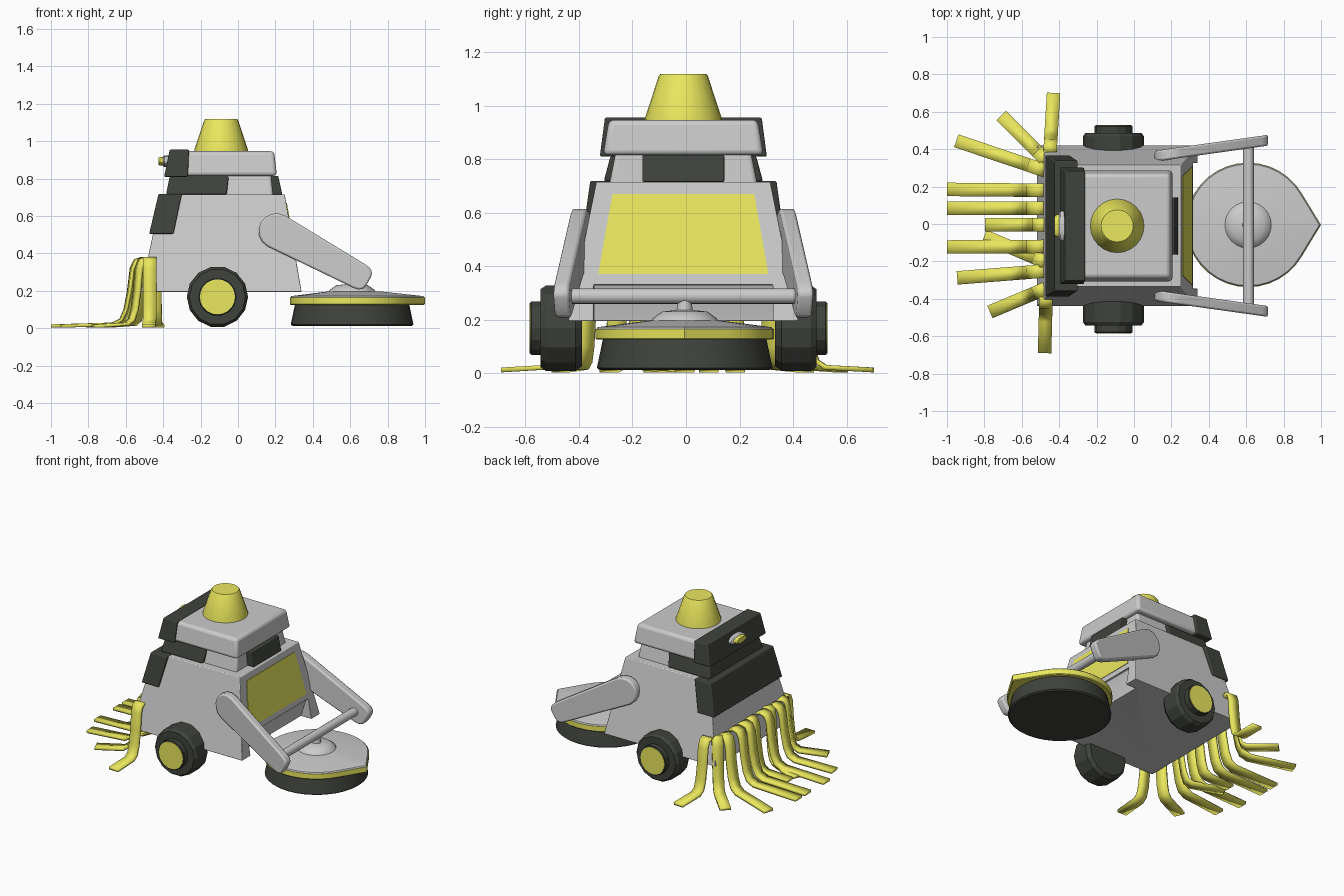
import bpy, bmesh, math
from mathutils import Vector

if "Cube" in bpy.data.objects:
    bpy.data.objects.remove(bpy.data.objects["Cube"])

Y0 = -0.01  # side-to-side centre of the machine


def material(name, rgb):
    m = bpy.data.materials.new(name)
    m.diffuse_color = (*rgb, 1)
    m.use_nodes = True
    m.node_tree.nodes["Principled BSDF"].inputs["Base Color"].default_value = m.diffuse_color
    return m


WHITE = material("white_plastic", (0.82, 0.82, 0.80))
DARK = material("dark_rubber", (0.05, 0.055, 0.045))
YELLOW = material("yellow", (0.82, 0.80, 0.11))


def finish(name, bm, mat, bevel=0.0, segs=3, angle=35):
    bmesh.ops.recalc_face_normals(bm, faces=bm.faces)
    me = bpy.data.meshes.new(name)
    bm.to_mesh(me)
    bm.free()
    ob = bpy.data.objects.new(name, me)
    bpy.context.collection.objects.link(ob)
    me.materials.append(mat)
    bpy.ops.object.select_all(action='DESELECT')
    bpy.context.view_layer.objects.active = ob
    ob.select_set(True)
    bpy.ops.object.shade_smooth_by_angle(angle=math.radians(angle))
    if bevel:
        b = ob.modifiers.new("bevel", 'BEVEL')
        b.width, b.segments, b.limit_method = bevel, segs, 'ANGLE'
    return ob


def loft(name, loops, mat, **kw):
    """Skin a stack of equal-length closed loops and cap both ends."""
    bm = bmesh.new()
    rows = [[bm.verts.new(p) for p in lp] for lp in loops]
    for a, b in zip(rows, rows[1:]):
        n = len(a)
        for i in range(n):
            bm.faces.new((a[i], a[(i + 1) % n], b[(i + 1) % n], b[i]))
    bm.faces.new(rows[0])
    bm.faces.new(rows[-1])
    return finish(name, bm, mat, **kw)


def rect(x0, x1, hy, z):
    return [(x0, Y0 - hy, z), (x1, Y0 - hy, z), (x1, Y0 + hy, z), (x0, Y0 + hy, z)]


def taper_box(name, bottom, top, mat, **kw):
    return loft(name, [rect(*bottom), rect(*top)], mat, **kw)


def lathe(name, profile, segs, loc, mat, rot=(0, 0, 0), **kw):
    loops = [[(r * math.cos(2 * math.pi * i / segs), r * math.sin(2 * math.pi * i / segs), z)
              for i in range(segs)] for r, z in profile]
    ob = loft(name, loops, mat, **kw)
    ob.location, ob.rotation_euler = loc, rot
    return ob


# main body with an undercut notch below the front panel
body = taper_box("body", (-0.52, 0.34, 0.43, 0.195), (-0.41, 0.25, 0.325, 0.715), WHITE, bevel=0.025)
notch = loft("notch_cutter", [[(x, Y0 + y, z) for x, z in
             ((0.26, 0.15), (0.26, 0.2), (0.30, 0.33), (0.40, 0.33), (0.40, 0.15))]
             for y in (-0.335, 0.335)], WHITE)
notch.hide_render = True
notch.hide_set(True)
cut = body.modifiers.new("notch", 'BOOLEAN')
cut.object, cut.operation, cut.solver = notch, 'DIFFERENCE', 'EXACT'
body.modifiers.move(1, 0)

# sloping front panel
taper_box("front_panel", (0.27, 0.3135, 0.318, 0.37), (0.22, 0.2615, 0.265, 0.67), YELLOW)

# neck and head
taper_box("neck", (-0.36, 0.19, 0.28, 0.69), (-0.34, 0.175, 0.25, 0.84), WHITE, bevel=0.015)
taper_box("neck_vent", (0.12, 0.237, 0.153, 0.715), (0.12, 0.215, 0.153, 0.815), DARK, bevel=0.005)
taper_box("head", (-0.37, 0.208, 0.30, 0.815), (-0.345, 0.193, 0.278, 0.947), WHITE, bevel=0.02)

# dark rear covers
taper_box("rear_cover_low", (-0.475, -0.345, 0.378, 0.505), (-0.425, -0.30, 0.348, 0.718), DARK, bevel=0.006)
taper_box("rear_cover_mid", (-0.385, -0.06, 0.298, 0.715), (-0.365, -0.05, 0.272, 0.812), DARK, bevel=0.01)
taper_box("rear_cover_top", (-0.395, -0.268, 0.312, 0.81), (-0.365, -0.262, 0.293, 0.955), DARK, bevel=0.006)

# oval rear button
for name, r, a, b, mat in (("button_ring", 0.08, 0.36, 0.402, WHITE), ("button", 0.06, 0.36, 0.425, YELLOW)):
    ob = lathe(name, [(r, a), (r, b - 0.008), (r * 0.85, b)], 16, (0, Y0, 0.893), mat, (0, -math.pi / 2, 0))
    ob.scale = (0.38, 1, 1)

# beacon
lathe("beacon", [(0.145, 0.93), (0.143, 0.955), (0.092, 1.11), (0.086, 1.118)], 24, (-0.09, Y0, 0), YELLOW)

for s, side in ((-1, "front"), (1, "back")):
    # wheels
    spin = (-s * math.pi / 2, 0, 0)
    hub = (-0.11, -0.028, 0.168)
    lathe(f"{side}_wheel", [(0.145, 0.36), (0.164, 0.385), (0.164, 0.495), (0.15, 0.515), (0.102, 0.515),
                            (0.102, 0.55), (0.098, 0.554)], 14, hub, DARK, spin, angle=20)
    lathe(f"{side}_hubcap", [(0.094, 0.54), (0.094, 0.557)], 20, hub, YELLOW, spin)

    # splayed arms: tapered capsule outline
    outline = []
    for cx, cz, r, a0 in ((0.205, 0.52, 0.095, 60), (0.65, 0.278, 0.055, -120)):
        for k in range(9):
            a = math.radians(a0 + k * 180 / 8)
            if cx > 0.5:  # squarer tip
                q = r / max(abs(math.cos(a - math.radians(-30))), 0.78)
            else:
                q = r
            outline.append((cx + q * math.cos(a), cz + q * math.sin(a)))
    loft(f"{side}_arm", [[(x, Y0 + s * (0.375 + 0.14 * (x - 0.12) + t), z) for x, z in outline]
                         for t in (-0.03, 0.028)], WHITE, bevel=0.01, segs=2)

# cross bar
lathe("cross_bar", [(0.029, -0.43), (0.029, 0.43)], 16, (0.612, Y0, 0.288), WHITE, (math.pi / 2, 0, 0))

# scrubbing disc with teardrop hood
C = (0.61, -0.005)
lathe("scrub_brush", [(0.318, 0.012), (0.328, 0.02), (0.305, 0.13)], 32, (*C, 0), DARK)


def teardrop(r, z):
    """Circle whose +x side is pulled out into a point."""
    pts = []
    n = 36
    tang = math.acos(0.333 / 0.39)
    for i in range(n):
        a = 2 * math.pi * i / n
        a = a - 2 * math.pi if a > math.pi else a
        q = r / math.cos(abs(a) - tang) if abs(a) < tang else r
        pts.append((C[0] + q * math.cos(a), C[1] + q * math.sin(a), z))
    return pts


loft("hood_band", [teardrop(0.328, 0.125), teardrop(0.333, 0.13), teardrop(0.333, 0.165)], YELLOW)
loft("hood", [teardrop(0.332, 0.163), teardrop(0.325, 0.172), teardrop(0.13, 0.197)], WHITE)
lathe("hood_dome", [(0.128, 0.19), (0.12, 0.205), (0.085, 0.23), (0.03, 0.236), (0.024, 0.28)], 24, (*C, 0), WHITE)

# yellow trailing strips: root (x, y) and end (x, y)
STRIPS = [(-0.45, 0.37, -0.43, 0.70), (-0.46, 0.33, -0.71, 0.58), (-0.46, 0.28, -0.95, 0.445),
          (-0.46, 0.18, -1.0, 0.185), (-0.46, 0.085, -1.0, 0.085), (-0.46, -0.005, -0.795, -0.005),
          (-0.46, -0.12, -1.0, -0.123), (-0.46, -0.21, -0.80, -0.065), (-0.46, -0.25, -0.945, -0.288),
          (-0.46, -0.34, -0.77, -0.47), (-0.47, -0.37, -0.478, -0.69)]
for n, (x0, y0, x1, y1) in enumerate(STRIPS):
    root, end = Vector((x0, y0)), Vector((x1, y1))
    length = (end - root).length
    d = (end - root).normalized()
    side = Vector((-d.y, d.x)) * 0.036
    # side profile, compressed a little for the short strips
    f = 1.0 if length > 0.45 else 0.72
    prof = [(0, 0.355), (0.05 * f, 0.372), (0.085 * f, 0.362), (0.105 * f, 0.32), (0.12 * f, 0.20),
            (0.14 * f, 0.10), (0.165 * f, 0.045), (0.21 * f, 0.022), (length, 0.012)]
    bm = bmesh.new()
    rows = []
    for t, z in prof:
        p = root + d * t
        rows.append([bm.verts.new((*(p + side * k), z)) for k in (-1, 1)])
    for a, b in zip(rows, rows[1:]):
        bm.faces.new((a[0], a[1], b[1], b[0]))
    strip = finish(f"strip_{n + 1}", bm, YELLOW, angle=50)
    solid = strip.modifiers.new("thickness", 'SOLIDIFY')
    solid.thickness, solid.offset = 0.018, 0
